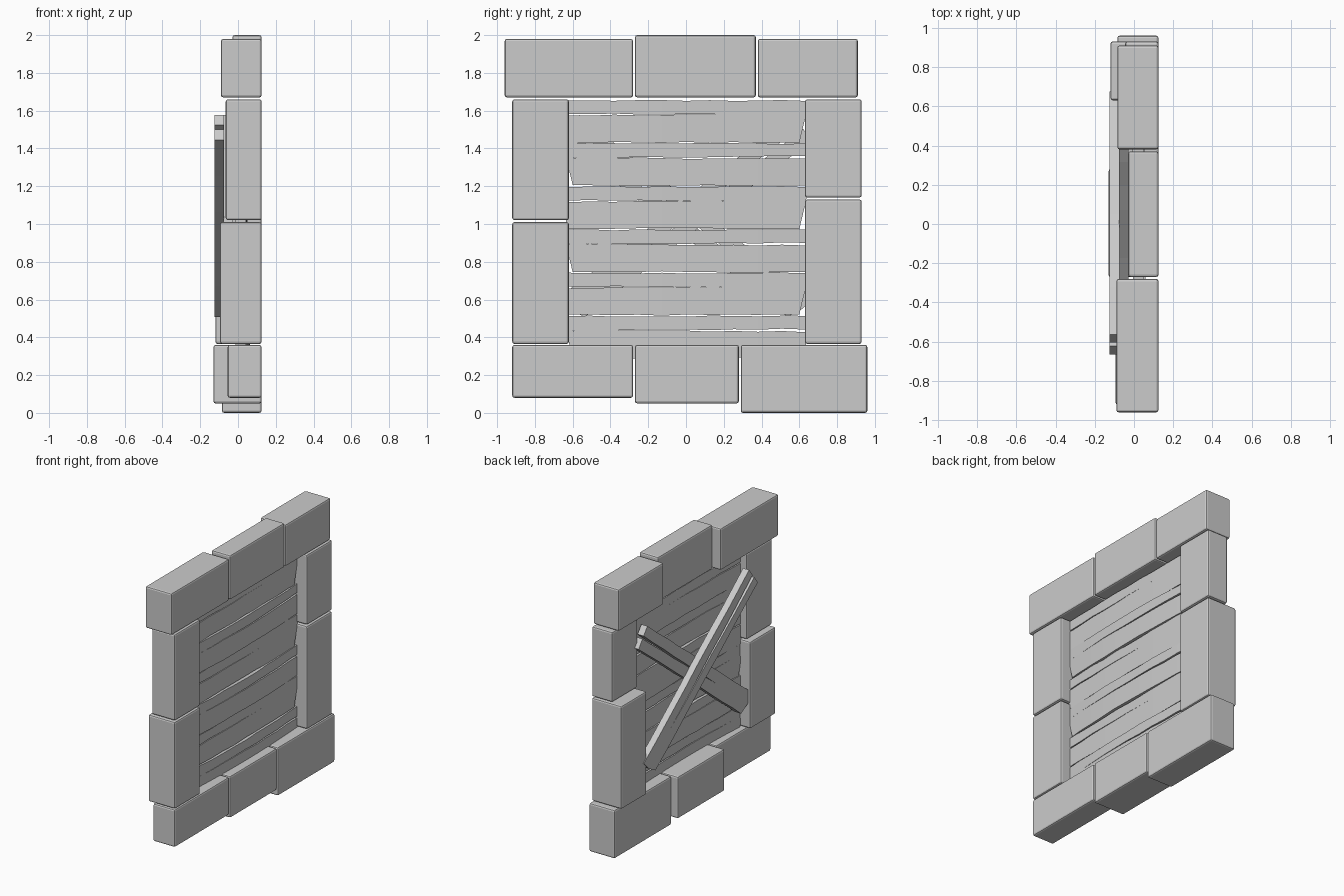
import bpy, bmesh, math, random
from mathutils import Matrix, Vector

random.seed(4)
if "Cube" in bpy.data.objects:
    bpy.data.objects.remove(bpy.data.objects["Cube"])

grey = bpy.data.materials.new("plain_grey")
grey.use_nodes = True
grey.diffuse_color = (0.6, 0.6, 0.6, 1)
grey.node_tree.nodes["Principled BSDF"].inputs["Base Color"].default_value = (0.6, 0.6, 0.6, 1)

FRONT = 0.125  # shared outer face of the stone frame


def finish(name, bm):
    bmesh.ops.recalc_face_normals(bm, faces=bm.faces)
    mesh = bpy.data.meshes.new(name)
    bm.to_mesh(mesh)
    bm.free()
    mesh.materials.append(grey)
    obj = bpy.data.objects.new(name, mesh)
    bpy.context.collection.objects.link(obj)
    return obj


def block(name, back, y0, y1, z0, z1):
    """Stone block with softened edges."""
    bm = bmesh.new()
    bmesh.ops.create_cube(bm, size=1)
    bmesh.ops.scale(bm, vec=(FRONT - back, y1 - y0, z1 - z0), verts=bm.verts)
    bmesh.ops.translate(bm, vec=((FRONT + back) / 2, (y0 + y1) / 2, (z0 + z1) / 2), verts=bm.verts)
    obj = finish(name, bm)
    bev = obj.modifiers.new("soft_edges", 'BEVEL')
    bev.width = 0.012
    bev.segments = 2


def board(name, centre, length, width, thick, crack_at, crack_len, gap, angle=0.0,
          flip=False, bow=0.0, steps=10):
    """Rough board: two strips side by side with a tapering crack between them."""
    bm = bmesh.new()
    side = -1 if flip else 1
    lines = []
    for i in range(steps + 1):
        t = i / steps
        opening = gap * max(0, 1 - t / crack_len)
        mid = width * (crack_at - 0.5) + random.uniform(-0.003, 0.003)
        low = -width / 2 + random.uniform(-0.001, 0.006)
        high = width / 2 - random.uniform(-0.001, 0.006)
        lines.append((t, low, mid - opening / 2, mid + opening / 2, high))
    for a, b, ends in ((1, 2, (-0.035, 0.0)), (3, 4, (0.0, 0.01))):
        rings = []
        for i, row in enumerate(lines):
            u = (row[0] - 0.5) * length
            w = bow * (1 - (2 * row[0] - 1) ** 2)
            # splintered far end
            cut = ends if i == steps else (0, 0)
            corners = ((-thick / 2, row[a], cut[0]), (thick / 2, row[a], cut[0]),
                       (thick / 2, row[b], cut[1]), (-thick / 2, row[b], cut[1]))
            rings.append([bm.verts.new((x + w, side * (u + c), v)) for x, v, c in corners])
        for r, s in zip(rings, rings[1:]):
            for k in range(4):
                n = (k + 1) % 4
                bm.faces.new((r[k], r[n], s[n], s[k]))
        bm.faces.new(rings[0])
        bm.faces.new(rings[-1])
    bm.transform(Matrix.Translation(Vector(centre)) @ Matrix.Rotation(angle, 4, 'X'))
    finish(name, bm)


# Stone frame: top row, bottom row, then the two side columns
block("top_block_front", -0.09, -0.96, -0.28, 1.67, 1.98)
block("top_block_middle", -0.03, -0.27, 0.37, 1.67, 2.0)
block("top_block_rear", -0.085, 0.38, 0.91, 1.67, 1.98)
block("bottom_block_front", -0.055, -0.92, -0.28, 0.08, 0.36)
block("bottom_block_middle", -0.13, -0.27, 0.28, 0.05, 0.36)
block("bottom_block_rear", -0.085, 0.29, 0.96, 0.0, 0.36)
block("front_column_upper", -0.065, -0.92, -0.62, 1.02, 1.66)
block("front_column_lower", -0.095, -0.92, -0.62, 0.365, 1.01)
block("rear_column_upper", -0.045, 0.63, 0.93, 1.14, 1.66)
block("rear_column_lower", -0.12, 0.63, 0.93, 0.365, 1.13)

# Horizontal planks, cracked from alternating ends
for i in range(6):
    odd = i % 2 == 1
    board(f"plank_{i + 1}", (0.015, 0, 1.543 - 0.2285 * i), 1.27, 0.227, 0.055,
          0.66, 0.92 if odd else 0.62, 0.014 if odd else 0.009,
          flip=odd, bow=0.02 if odd else 0.008)

# Crossed braces on the inner side
tilt = math.atan2(0.96, 1.23)
board("outer_brace", (-0.1, 0, 1.03), 1.56, 0.17, 0.05, 0.5, 0.8, 0.03, angle=-tilt)
board("inner_brace", (-0.052, 0, 1.03), 1.56, 0.17, 0.05, 0.5, 0.7, 0.02, angle=tilt, flip=True)
